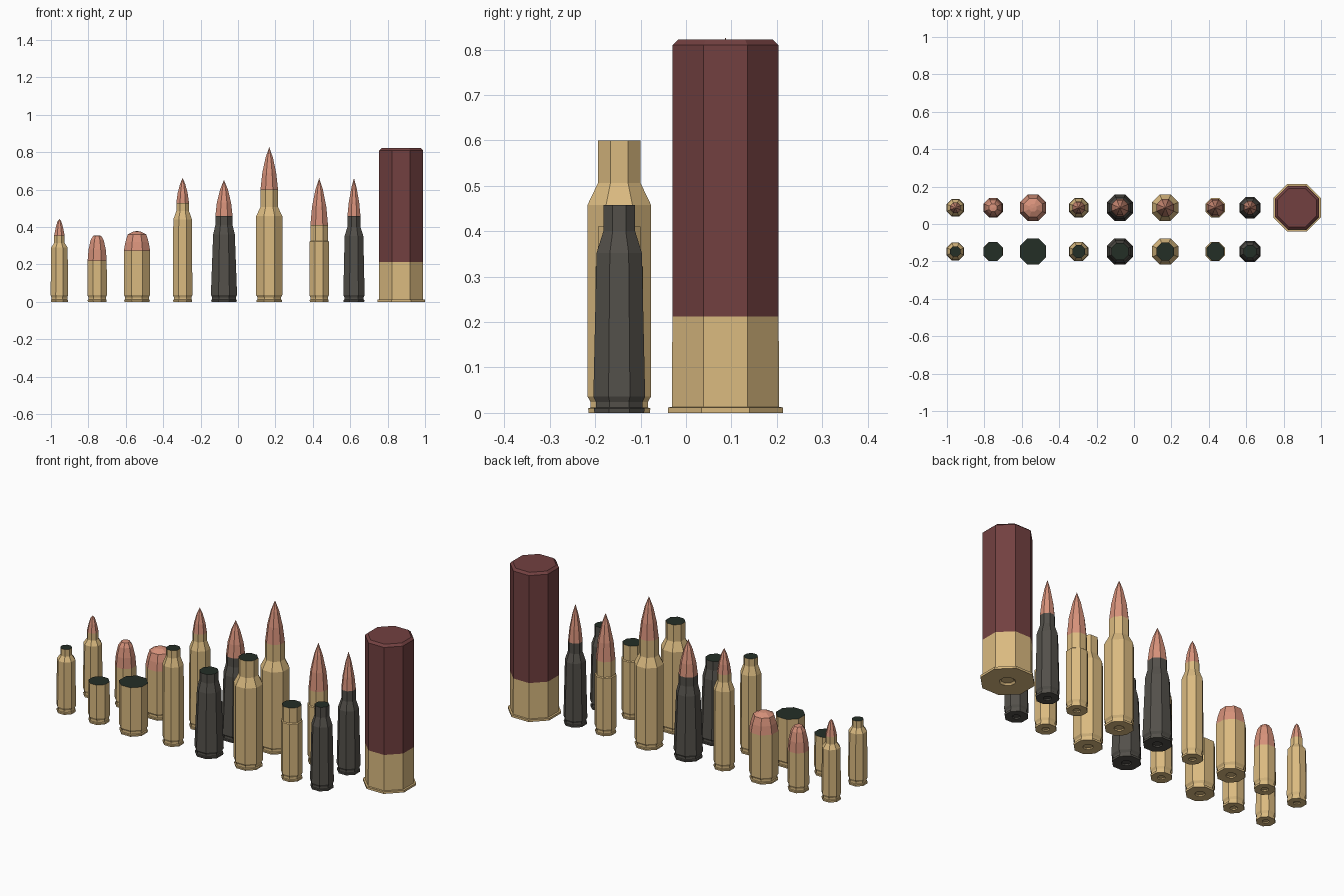
import bpy, bmesh, math

if "Cube" in bpy.data.objects:
    bpy.data.objects.remove(bpy.data.objects["Cube"])

SIDES = 8
Y_BACK, Y_FRONT = 0.087, -0.147      # full rounds behind, empty cases in front


def material(name, rgb):
    m = bpy.data.materials.new(name)
    lin = [((c / 255 + 0.055) / 1.055) ** 2.4 for c in rgb]
    m.diffuse_color = (*lin, 1)
    m.use_nodes = True
    m.node_tree.nodes["Principled BSDF"].inputs["Base Color"].default_value = m.diffuse_color
    return m


BRASS = material("brass", (218, 186, 128))
STEEL = material("dark_steel", (83, 80, 74))
COPPER = material("copper", (214, 145, 122))
RED = material("red_plastic", (114, 64, 64))
MOUTH = material("dark_mouth", (36, 46, 38))


def lathe(name, profile, x, y, mats, top_mat=0):
    """Octagonal turned part; profile is (half width across flats, z), bottom to top."""
    bm = bmesh.new()
    rings = []
    for h, z in profile:
        if h == 0:
            rings.append([bm.verts.new((0, 0, z))])
            continue
        r = h / math.cos(math.pi / SIDES)
        rings.append([bm.verts.new((r * math.cos(a), r * math.sin(a), z))
                      for a in ((i + 0.5) * math.tau / SIDES for i in range(SIDES))])
    for lo, hi in zip(rings, rings[1:]):
        for i in range(SIDES):
            j = (i + 1) % SIDES
            if len(hi) == 1:
                bm.faces.new((lo[i], lo[j], hi[0]))
            else:
                bm.faces.new((lo[i], lo[j], hi[j], hi[i]))
    bm.faces.new(rings[0][::-1])
    if len(rings[-1]) > 1:
        bm.faces.new(rings[-1]).material_index = top_mat
    me = bpy.data.meshes.new(name)
    bm.to_mesh(me)
    bm.free()
    for m in mats:
        me.materials.append(m)
    ob = bpy.data.objects.new(name, me)
    ob.location = (x, y, 0)
    bpy.context.collection.objects.link(ob)
    return ob


def base(h):
    """Primer dimple, rim and extractor groove of a case."""
    return [(h * 0.3, 0.006), (h * 0.34, 0), (h * 0.96, 0), (h * 0.98, 0.01),
            (h * 0.9, 0.012), (h * 0.9, 0.024), (h, 0.036)]


# name, x, half width, case colour, upper case profile, bullet profile above the mouth
ROUNDS = [
    ("small_bottleneck", -0.955, 0.047, BRASS,
     [(0.044, 0.29), (0.028, 0.315), (0.028, 0.355)],
     [(0.019, 0.40), (0.010, 0.43), (0, 0.443)]),
    ("pistol", -0.753, 0.052, BRASS, [(0.051, 0.222)],
     [(0.046, 0.28), (0.035, 0.33), (0.021, 0.353), (0, 0.355)]),
    ("wide_pistol", -0.54, 0.070, BRASS, [(0.070, 0.274)],
     [(0.062, 0.32), (0.050, 0.36), (0.020, 0.376), (0, 0.378)]),
    ("slim_rifle", -0.296, 0.052, BRASS,
     [(0.050, 0.44), (0.034, 0.485), (0.034, 0.528)],
     [(0.027, 0.58), (0.014, 0.63), (0, 0.662)]),
    ("dark_rifle", -0.075, 0.070, STEEL,
     [(0.058, 0.36), (0.046, 0.41), (0.046, 0.46)],
     [(0.038, 0.53), (0.021, 0.60), (0, 0.652)]),
    ("long_rifle", 0.167, 0.070, BRASS,
     [(0.070, 0.458), (0.047, 0.506), (0.047, 0.60)],
     [(0.037, 0.69), (0.020, 0.77), (0, 0.827)]),
    ("stepped_rifle", 0.434, 0.052, BRASS,
     [(0.052, 0.322), (0.047, 0.326), (0.047, 0.41)],
     [(0.038, 0.51), (0.020, 0.60), (0, 0.662)]),
    ("dark_slim_rifle", 0.62, 0.057, STEEL,
     [(0.050, 0.352), (0.035, 0.40), (0.035, 0.458)],
     [(0.028, 0.53), (0.014, 0.61), (0, 0.662)]),
]

for name, x, half, mat, upper, tip in ROUNDS:
    case = base(half) + upper
    # loaded round: case plus bullet
    lathe(name + "_case", case, x, Y_BACK, [mat])
    lathe(name + "_bullet", [upper[-1]] + tip, x, Y_BACK, [COPPER])
    # empty case with a dark mouth
    lathe(name + "_empty_case", case, x, Y_FRONT, [mat, MOUTH], top_mat=1)

# shotgun shell: brass head and plastic hull
lathe("shell_head", [(0.030, 0.010), (0.038, 0), (0.127, 0), (0.127, 0.012),
                     (0.118, 0.013), (0.117, 0.212)], 0.872, Y_BACK, [BRASS])
lathe("shell_hull", [(0.117, 0.212), (0.117, 0.810), (0.104, 0.822)],
      0.872, Y_BACK, [RED])
